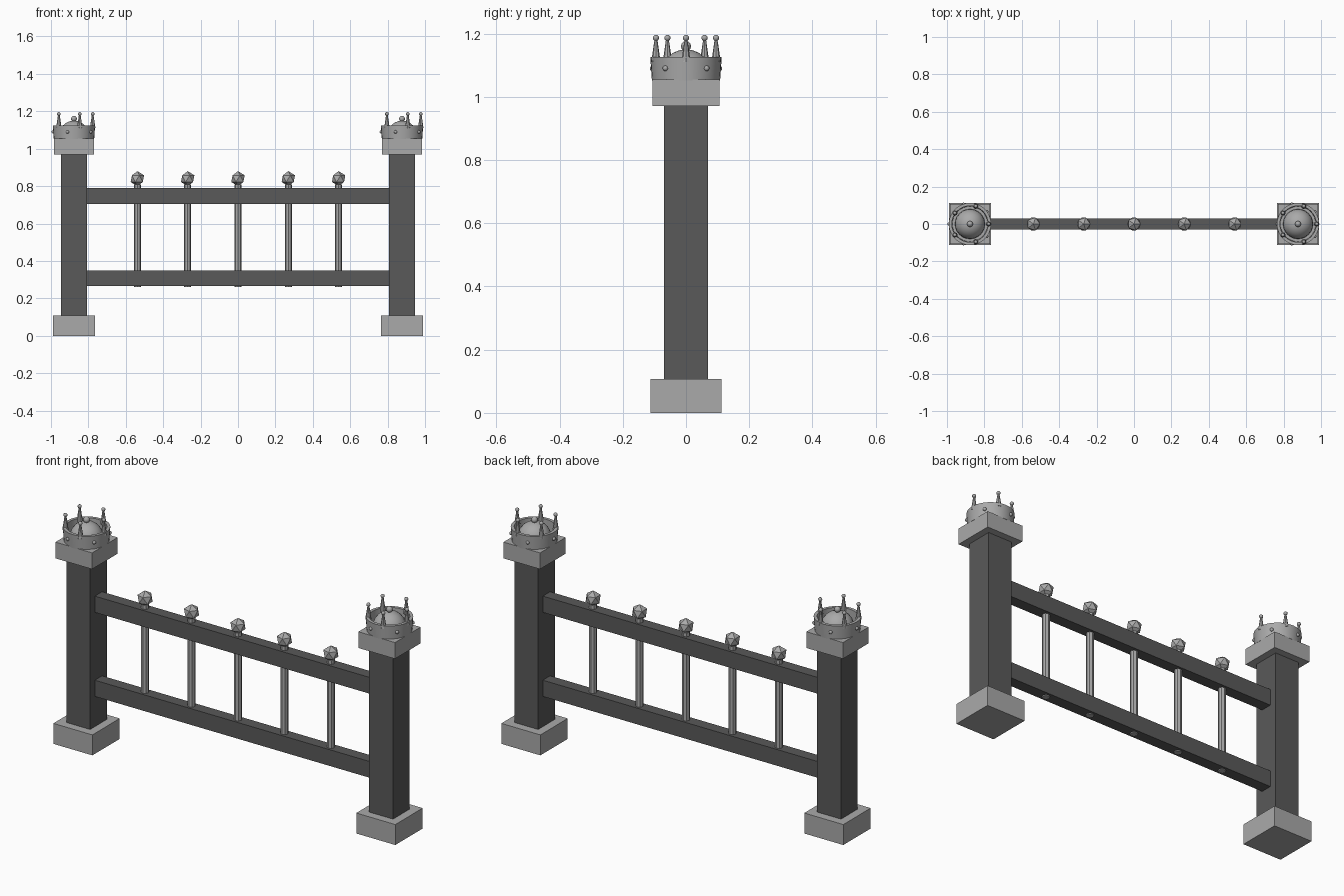
import bpy
import math

cube = bpy.data.objects.get("Cube")
if cube:
    bpy.data.objects.remove(cube, do_unlink=True)


def material(name, value):
    mat = bpy.data.materials.new(name)
    mat.use_nodes = True
    colour = (value, value, value, 1)
    mat.diffuse_color = colour
    mat.node_tree.nodes["Principled BSDF"].inputs["Base Color"].default_value = colour
    return mat


STONE = material("light grey stone", 0.40)
IRON = material("dark grey iron", 0.10)


def finish(name, mat, smooth=False):
    obj = bpy.context.object
    obj.name = name
    obj.data.materials.clear()
    obj.data.materials.append(mat)
    if smooth:
        bpy.ops.object.shade_smooth_by_angle(angle=math.radians(40))
    return obj


def box(name, mat, x, half_x, half_y, z0, z1):
    bpy.ops.mesh.primitive_cube_add(size=2, location=(x, 0, (z0 + z1) / 2))
    bpy.context.object.scale = (half_x, half_y, (z1 - z0) / 2)
    bpy.ops.object.transform_apply(location=False, rotation=False, scale=True)
    return finish(name, mat)


def ball(name, mat, location, radius, segments=12):
    bpy.ops.mesh.primitive_uv_sphere_add(
        segments=segments, ring_count=segments // 2, radius=radius, location=location)
    return finish(name, mat, True)


def lathe(name, mat, x, profile, steps=32):
    # Revolve a closed (radius, height) profile around the post axis
    count = len(profile)
    verts, faces = [], []
    for i in range(steps):
        a = math.tau * i / steps
        verts += [(r * math.cos(a), r * math.sin(a), z) for r, z in profile]
        for j in range(count):
            k, n = (j + 1) % count, (i + 1) % steps
            faces.append((i * count + j, n * count + j, n * count + k, i * count + k))
    mesh = bpy.data.meshes.new(name)
    mesh.from_pydata(verts, [], faces)
    obj = bpy.data.objects.new(name, mesh)
    obj.location.x = x
    bpy.context.collection.objects.link(obj)
    bpy.ops.object.select_all(action='DESELECT')
    bpy.context.view_layer.objects.active = obj
    obj.select_set(True)
    return finish(name, mat, True)


def crown(side, x):
    # Hollow band with a slight flare
    lathe(side + "_crown_band", STONE, x,
          [(0.108, 1.052), (0.113, 1.125), (0.097, 1.125), (0.094, 1.052)])
    # Domed cushion and its knob
    ball(side + "_crown_dome", STONE, (x, 0, 1.07), 0.08, 24)
    ball(side + "_crown_knob", STONE, (x, 0, 1.16), 0.016)
    for i in range(5):
        # Spikes with ball tips
        a = math.tau * i / 5
        px, py = x + 0.1 * math.cos(a), 0.1 * math.sin(a)
        bpy.ops.mesh.primitive_cone_add(vertices=8, radius1=0.015, radius2=0.004,
                                        depth=0.075, location=(px, py, 1.147))
        finish(f"{side}_crown_spike_{i + 1}", STONE)
        ball(f"{side}_crown_tip_{i + 1}", STONE, (px, py, 1.186), 0.01)
        # Studs between the spikes
        a += math.pi / 5
        ball(f"{side}_crown_stud_{i + 1}", STONE,
             (x + 0.111 * math.cos(a), 0.111 * math.sin(a), 1.09), 0.009)


# Posts with plinth, cap and crown
for side, x in (("right", -0.877), ("left", 0.877)):
    box(side + "_plinth", STONE, x, 0.113, 0.113, 0, 0.107)
    box(side + "_post", IRON, x, 0.069, 0.069, 0.107, 0.97)
    box(side + "_cap", STONE, x, 0.106, 0.106, 0.97, 1.055)
    crown(side, x)

# Rails
for name, z in (("lower_rail", 0.265), ("upper_rail", 0.705)):
    box(name, IRON, 0, 0.81, 0.03, z, z + 0.085)

# Balusters with faceted finials
for i in range(5):
    x = (i - 2) * 0.269
    bpy.ops.mesh.primitive_cylinder_add(vertices=8, radius=0.019, depth=0.55,
                                        location=(x, 0, 0.535))
    finish(f"baluster_{i + 1}", STONE)
    bpy.ops.mesh.primitive_ico_sphere_add(subdivisions=1, radius=0.04,
                                          location=(x, 0, 0.84))
    finish(f"finial_{i + 1}", STONE)
